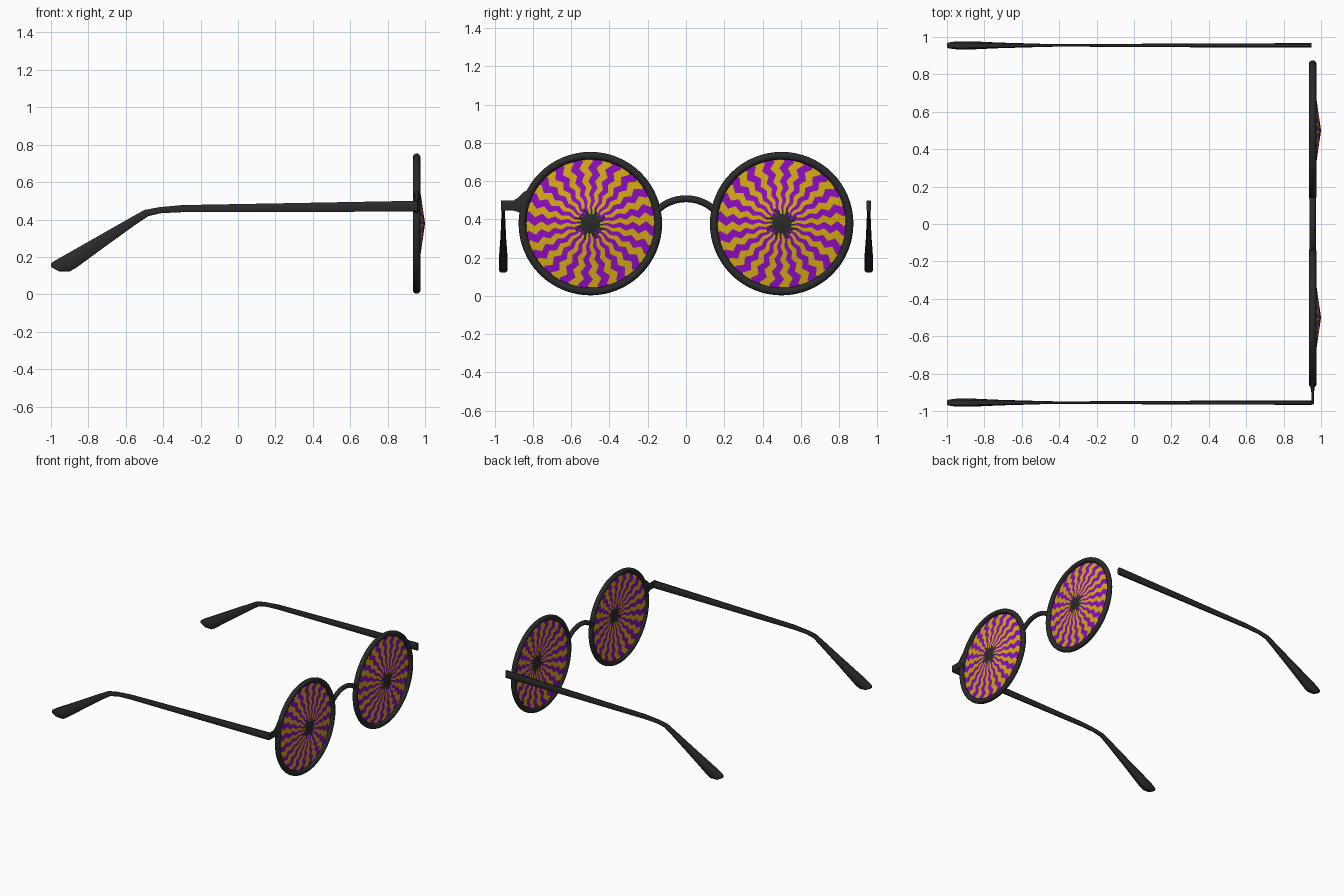
import bpy, bmesh, math
from mathutils import Vector

if "Cube" in bpy.data.objects:
    bpy.data.objects.remove(bpy.data.objects["Cube"])


def mat(name, rgb):
    m = bpy.data.materials.new(name)
    m.diffuse_color = (*rgb, 1)
    m.use_nodes = True
    m.node_tree.nodes["Principled BSDF"].inputs["Base Color"].default_value = m.diffuse_color
    return m


BLACK = mat("charcoal frame", (0.024, 0.024, 0.024))
YELLOW = mat("golden yellow", (0.65, 0.40, 0.008))
PURPLE = mat("violet purple", (0.26, 0.004, 0.52))

BOXY = [(1, .6), (.75, 1), (-.75, 1), (-1, .6), (-1, -.6), (-.75, -1), (.75, -1), (1, -.6)]
ROUND = [(math.cos(t * math.pi / 8), math.sin(t * math.pi / 8)) for t in range(16)]


def finish(name, bm, mats, angle=40):
    bmesh.ops.recalc_face_normals(bm, faces=bm.faces)
    me = bpy.data.meshes.new(name)
    bm.to_mesh(me)
    bm.free()
    ob = bpy.data.objects.new(name, me)
    bpy.context.collection.objects.link(ob)
    for m in mats:
        me.materials.append(m)
    bpy.ops.object.select_all(action='DESELECT')
    ob.select_set(True)
    bpy.context.view_layer.objects.active = ob
    bpy.ops.object.shade_smooth_by_angle(angle=math.radians(angle))
    return ob


def loft(name, stations, profile):
    """Skin cross-sections; each station is (top point, bottom point, side vector)."""
    bm = bmesh.new()
    rings = []
    for p, q, s in stations:
        p, q, s = Vector(p), Vector(q), Vector(s)
        c, u = (p + q) / 2, (p - q) / 2
        rings.append([bm.verts.new(c + u * a + s * b) for a, b in profile])
    n = len(profile)
    for r0, r1 in zip(rings, rings[1:]):
        for i in range(n):
            bm.faces.new((r0[i], r0[(i + 1) % n], r1[(i + 1) % n], r1[i]))
    bm.faces.new(rings[0])
    bm.faces.new(rings[-1])
    return finish(name, bm, [BLACK])


CX, CZ, LENS_Y = 0.955, 0.378, 0.5

# Round rims
for side, sy in (("right", -1), ("left", 1)):
    bpy.ops.mesh.primitive_torus_add(major_segments=64, minor_segments=14,
                                     major_radius=0.355, minor_radius=0.02,
                                     location=(CX, sy * LENS_Y, CZ),
                                     rotation=(0, math.pi / 2, 0))
    rim = bpy.context.object
    rim.name = side + "_rim"
    rim.data.materials.append(BLACK)
    bpy.ops.object.shade_smooth_by_angle(angle=math.radians(60))


# Shallow cone lenses with wavy sunburst stripes and a dark ragged centre
def lens(name, cy):
    rays, per, rings, radius = 20, 8, 20, 0.342
    n = rays * per
    bm = bmesh.new()
    apex = bm.verts.new((1.0, cy, CZ))
    grid = []
    for k in range(1, rings + 1):
        r = radius * k / rings
        wave = 0.045 * math.sin(k * math.pi / 2)
        row = []
        for j in range(n):
            a = 2 * math.pi * j / n + wave
            row.append(bm.verts.new((1.0 - 0.05 * k / rings,
                                     cy + r * math.cos(a), CZ + r * math.sin(a))))
        grid.append(row)
    for j in range(n):
        j2 = (j + 1) % n
        bm.faces.new((apex, grid[0][j], grid[0][j2])).material_index = 2
        dark = 3 + (j // 4 * 7 % 5) // 2
        for k in range(rings - 1):
            f = bm.faces.new((grid[k][j], grid[k + 1][j], grid[k + 1][j2], grid[k][j2]))
            f.material_index = 2 if k + 1 < dark else (j // 4) % 2
    return finish(name, bm, [YELLOW, PURPLE, BLACK])


lens("right_lens", -LENS_Y)
lens("left_lens", LENS_Y)

# Arched nose bridge
R, half = 0.2175, math.asin(0.15 / 0.2175)
arch = []
for i in range(17):
    a = -half + 2 * half * i / 16
    pts = [(CX, rr * math.sin(a), 0.508 - R + rr * math.cos(a)) for rr in (R + .018, R - .018)]
    arch.append((*pts, (0.018, 0, 0)))
loft("bridge", arch, ROUND)

# Temple arms: x top, z top, x bottom, z bottom, half thickness
ARM = [(0.95, 0.50, 0.95, 0.442, 0.012),
       (0.30, 0.488, 0.30, 0.441, 0.010),
       (-0.30, 0.477, -0.30, 0.439, 0.007),
       (-0.42, 0.466, -0.41, 0.434, 0.007),
       (-0.50, 0.451, -0.48, 0.418, 0.008),
       (-0.56, 0.418, -0.54, 0.378, 0.010),
       (-0.75, 0.310, -0.715, 0.252, 0.015),
       (-0.91, 0.219, -0.865, 0.142, 0.022),
       (-0.96, 0.191, -0.90, 0.122, 0.021),
       (-0.995, 0.170, -0.955, 0.122, 0.016),
       (-1.0, 0.163, -0.998, 0.145, 0.011)]
for side, sy in (("right", -1), ("left", 1)):
    y = sy * 0.955
    loft(side + "_temple_arm", [((a, y, b), (c, y, d), (0, h, 0)) for a, b, c, d, h in ARM], BOXY)

# Flared end piece, present on one side only: y, z top, z bottom, half depth
END = [(-0.966, 0.50, 0.446, 0.006), (-0.90, 0.50, 0.446, 0.007),
       (-0.875, 0.515, 0.438, 0.011), (-0.845, 0.545, 0.418, 0.015),
       (-0.83, 0.55, 0.41, 0.015)]
loft("end_piece", [((CX, y, t), (CX, y, b), (h, 0, 0)) for y, t, b, h in END], BOXY)
